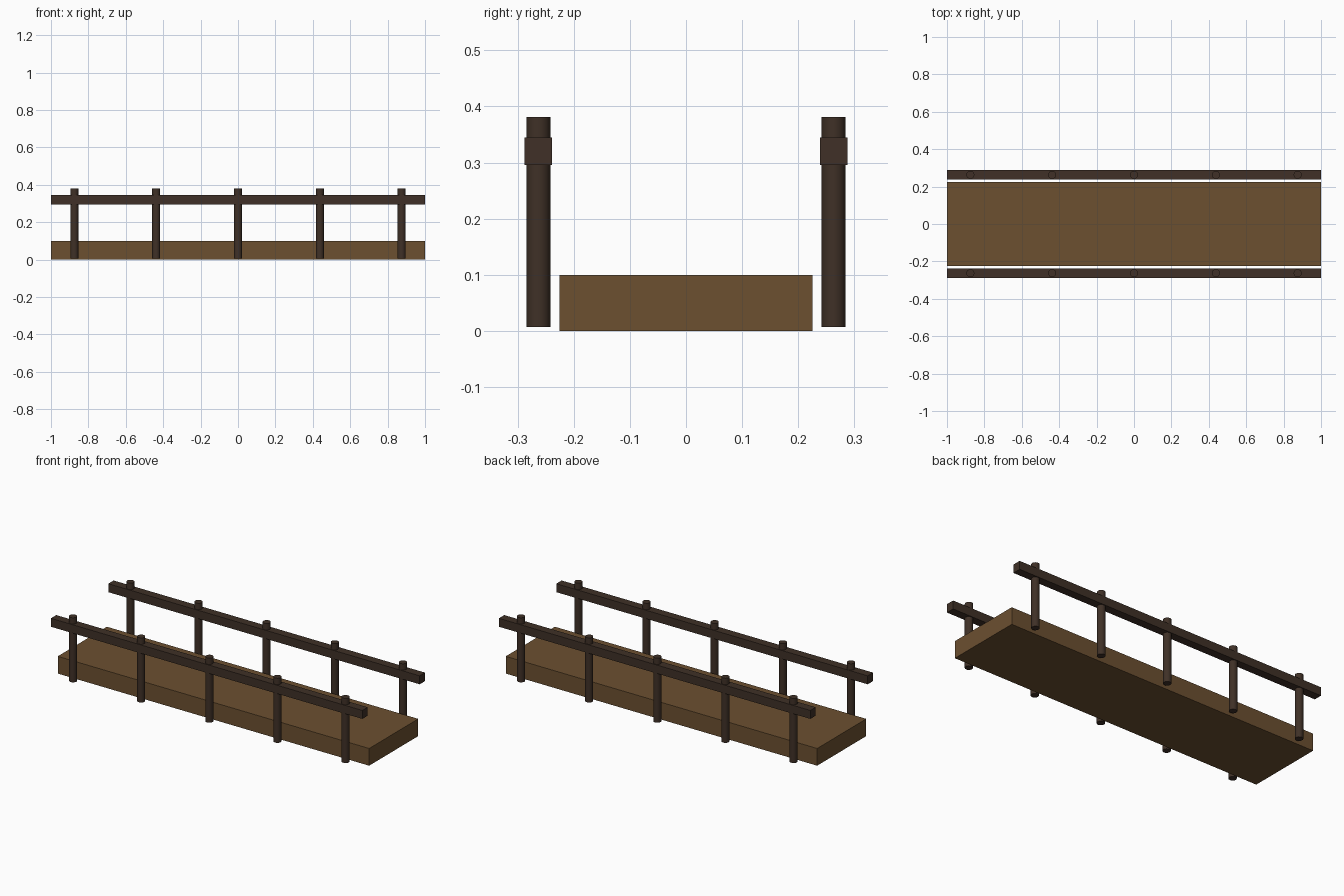
import bpy

cube = bpy.data.objects.get("Cube")
if cube:
    bpy.data.objects.remove(cube, do_unlink=True)


def make_material(name, color):
    mat = bpy.data.materials.new(name)
    mat.use_nodes = True
    mat.diffuse_color = (*color, 1)
    bsdf = next(n for n in mat.node_tree.nodes if n.type == "BSDF_PRINCIPLED")
    bsdf.inputs["Base Color"].default_value = (*color, 1)
    return mat


deck_wood = make_material("deck wood brown", (0.15, 0.08, 0.03))
rail_wood = make_material("dark rail wood", (0.05, 0.03, 0.02))


def finish(name, mat):
    obj = bpy.context.object
    obj.name = obj.data.name = name
    obj.data.materials.append(mat)
    return obj


def add_box(name, size, location, mat):
    bpy.ops.mesh.primitive_cube_add(size=1, location=location)
    bpy.context.object.scale = size
    bpy.ops.object.transform_apply(location=False, rotation=False, scale=True)
    return finish(name, mat)


def add_post(name, x, y):
    bpy.ops.mesh.primitive_cylinder_add(
        vertices=16, radius=0.0215, depth=0.375, location=(x, y, 0.194))
    bpy.ops.object.shade_smooth_by_angle()
    return finish(name, rail_wood)


# Solid walkway
add_box("deck", (2, 0.45, 0.1), (0, 0, 0.05), deck_wood)

# Handrails with five round posts on each side
for side, y in (("front", -0.263), ("back", 0.263)):
    add_box(f"{side}_handrail", (2, 0.049, 0.049), (0, y, 0.32), rail_wood)
    for i in range(5):
        add_post(f"{side}_post_{i + 1}", (i - 2) * 0.4375, y)
